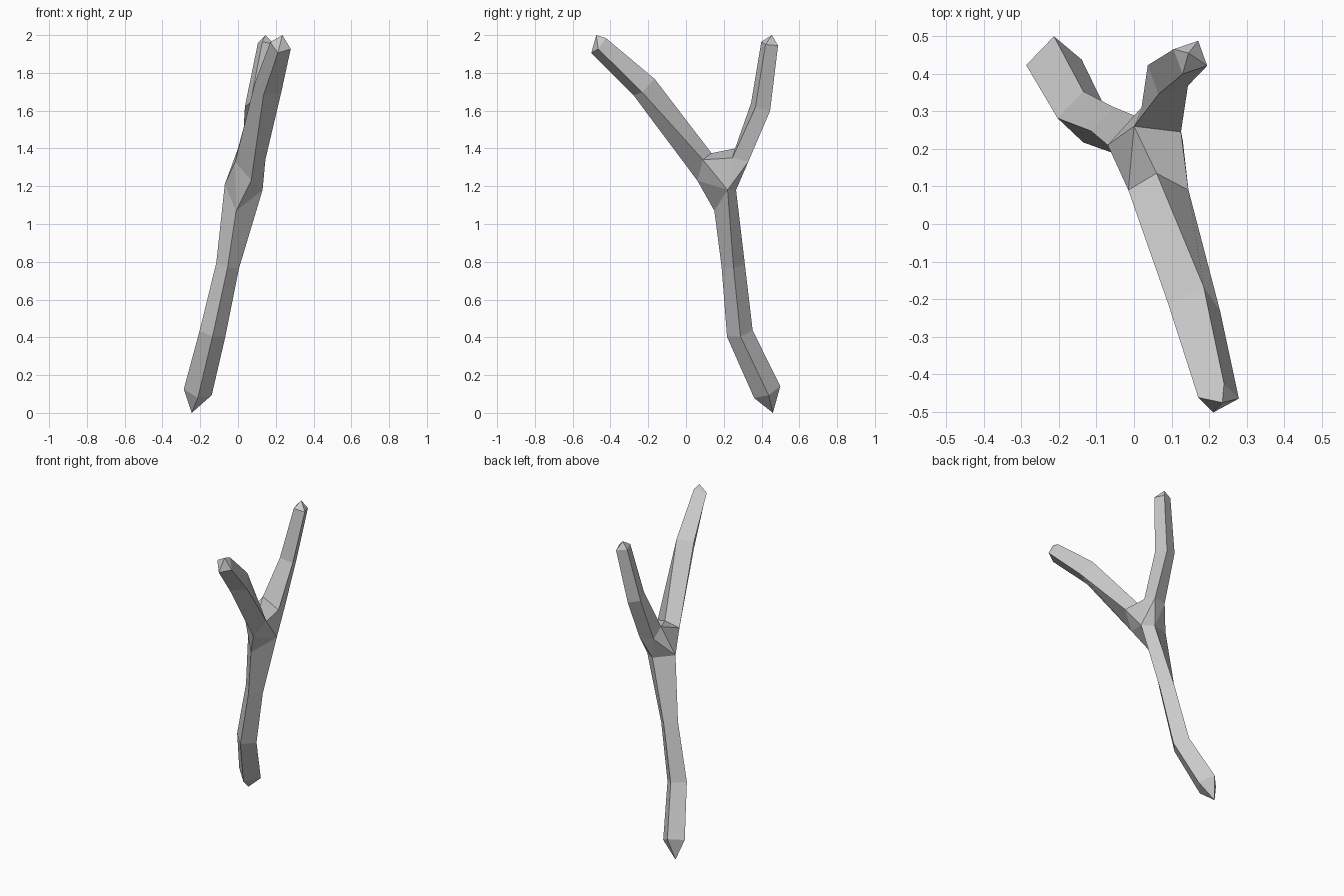
import bpy, bmesh
from math import cos, sin, pi, radians
from mathutils import Vector

if "Cube" in bpy.data.objects:
    bpy.data.objects.remove(bpy.data.objects["Cube"])

bm = bmesh.new()


def ring(centre, axis, radius, roll):
    """Four-sided cross-section square to the limb direction."""
    c, a = Vector(centre), Vector(axis).normalized()
    u = (Vector((1, 0, 0)) - a * a.x).normalized()
    v = a.cross(u)
    out = []
    for k in range(4):
        t = radians(roll) + k * pi / 2
        out.append(bm.verts.new(c + radius * (cos(t) * u + sin(t) * v)))
    return out


def limb(start, sections, tip):
    """Skin a limb from a fork ring through its sections to a pointed end."""
    prev = start
    for centre, axis, radius, roll in sections:
        cur = ring(centre, axis, radius, roll)
        for i in range(4):
            j = (i + 1) % 4
            bm.faces.new((prev[i], prev[j], cur[j], cur[i]))
        prev = cur
    end = bm.verts.new(tip)
    for i in range(4):
        bm.faces.new((prev[i], prev[(i + 1) % 4], end))


# Fork: three open mouths joined by a hull
mouths = [[bm.verts.new(p) for p in pts] for pts in (
    [(.13, .22, 1.18), (.06, .265, 1.18), (-.07, .21, 1.21), (-.01, .15, 1.07)],
    [(.145, .09, 1.34), (.06, .135, 1.375), (-.015, .09, 1.33), (.07, .06, 1.23)],
    [(.125, .245, 1.35), (.11, .33, 1.33), (.02, .31, 1.33), (0, .26, 1.4)])]
bmesh.ops.convex_hull(bm, input=[v for m in mouths for v in m])
caps = [f for f in bm.faces if any(all(v in m for v in f.verts) for m in mouths)]
bmesh.ops.delete(bm, geom=caps, context='FACES_KEEP_BOUNDARY')
bm.edges.ensure_lookup_table()
for e in [e for e in bm.edges if not e.link_faces]:
    bm.edges.remove(e)

# Trunk, running down to the pointed foot
limb(mouths[0], [
    ((-.055, .25, .78), (.2, -.1, .7), .062, 0),
    ((-.135, .285, .42), (.16, -.17, .7), .07, 0),
    ((-.213, .43, .11), (.085, -.145, .32), .076, 0)], (-.245, .46, 0))

# Front branch
limb(mouths[1], [
    ((.16, -.222, 1.725), (.09, -.3, .33), .075, -20),
    ((.225, -.463, 1.945), (.065, -.24, .21), .057, -15)], (.235, -.475, 2.0))

# Back branch
limb(mouths[2], [
    ((.09, .395, 1.62), (.06, .1, .3), .06, -25),
    ((.15, .443, 1.955), (.06, .05, .34), .05, -25)], (.145, .455, 2.0))

bmesh.ops.recalc_face_normals(bm, faces=bm.faces[:])
mesh = bpy.data.meshes.new("forked_stick")
bm.to_mesh(mesh)
bm.free()
bpy.context.collection.objects.link(bpy.data.objects.new("forked_stick", mesh))
